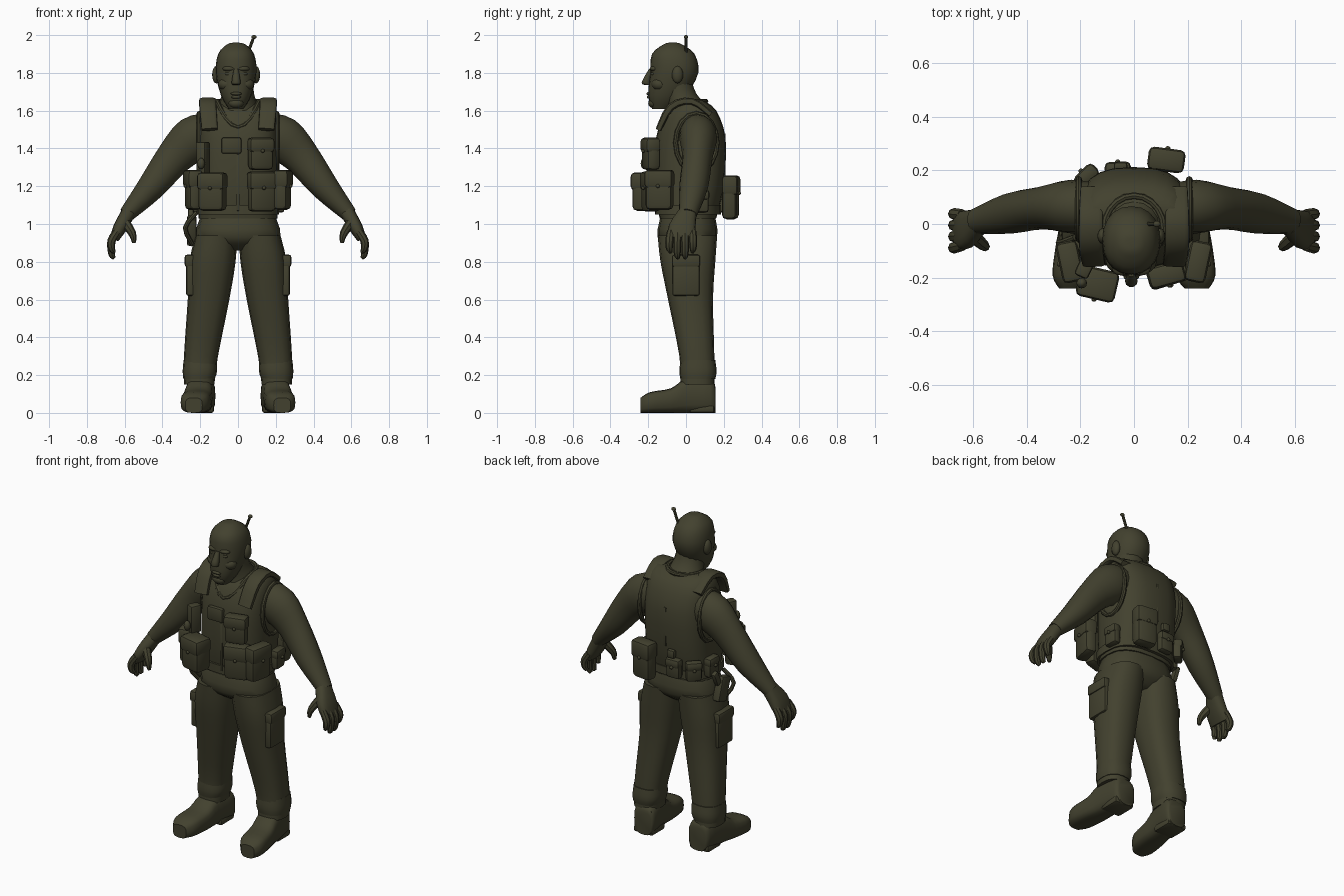
import bpy
import bmesh
from math import atan2, copysign, cos, degrees, radians, sin, tau
from mathutils import Matrix, Vector

if "Cube" in bpy.data.objects:
    bpy.data.objects.remove(bpy.data.objects["Cube"], do_unlink=True)

olive = bpy.data.materials.new("dark olive")
olive.use_nodes = True
olive.diffuse_color = (.055, .053, .028, 1)
shader = olive.node_tree.nodes["Principled BSDF"]
shader.inputs["Base Color"].default_value = olive.diffuse_color

X, Y, Z = Matrix.Identity(3)
SIDES = {"left": 1, "right": -1}


def finish(name, bm, angle=40):
    """Turn the bmesh into a smooth shaded olive object."""
    bmesh.ops.recalc_face_normals(bm, faces=bm.faces[:])
    mesh = bpy.data.meshes.new(name)
    bm.to_mesh(mesh)
    bm.free()
    mesh.materials.append(olive)
    part = bpy.data.objects.new(name, mesh)
    bpy.context.collection.objects.link(part)
    bpy.ops.object.select_all(action='DESELECT')
    bpy.context.view_layer.objects.active = part
    part.select_set(True)
    bpy.ops.object.shade_smooth_by_angle(angle=radians(angle))


def spline(rows, steps=3):
    """Fill in rows along a smooth curve through the given ones."""
    rows = [Vector(row) for row in rows]
    result = []
    for i in range(len(rows) - 1):
        start, end = rows[i], rows[i + 1]
        leave = (end - rows[max(i - 1, 0)]) / 2
        arrive = (rows[min(i + 2, len(rows) - 1)] - start) / 2
        for step in range(steps):
            t = step / steps
            bend = leave * (1 - t) - arrive * t + (end - start) * (2 * t - 1)
            result.append(start.lerp(end, t) + bend * t * (1 - t))
    return result + [rows[-1]]


def loft(name, rings, ref=X, axis=None, sides=16, power=2, mirror=1, closed=False):
    """Skin over super-ellipses: x, y, z, radius along ref, optional other radius."""
    if not closed:
        rings = spline(rings)
    bm = bmesh.new()
    centres = [Vector(ring[:3]) for ring in rings]
    count = len(rings)
    loops = []
    for i, ring in enumerate(rings):
        ahead = centres[(i + 1) % count if closed else min(i + 1, count - 1)]
        behind = centres[i - 1 if closed else max(i - 1, 0)]
        along = (axis or ahead - behind).normalized()
        across = (ref - along * ref.dot(along)).normalized()
        up = along.cross(across)
        loop = []
        for k in range(sides):
            c, s = cos(tau * k / sides), sin(tau * k / sides)
            point = centres[i] + across * ring[3] * copysign(abs(c) ** (2 / power), c)
            point += up * ring[-1] * copysign(abs(s) ** (2 / power), s)
            loop.append(bm.verts.new((point.x * mirror, point.y, point.z)))
        loops.append(loop)
    pairs = list(zip(loops, loops[1:]))
    if closed:
        pairs.append((loops[-1], loops[0]))
    else:
        bm.faces.new(loops[0])
        bm.faces.new(loops[-1])
    for low, high in pairs:
        for k in range(sides):
            bm.faces.new((low[k - 1], low[k], high[k], high[k - 1]))
    finish(name, bm)


def column(name, rows, **options):
    """Upright loft: height, centre x, half width, front y, back y."""
    rings = [(x, (front + back) / 2, z, width, (back - front) / 2)
             for z, x, width, front, back in rows]
    loft(name, rings, axis=Z, **options)


def box(name, at, size, turn=0, tilt=0, bevel=.012):
    bm = bmesh.new()
    bmesh.ops.create_cube(bm, size=1)
    bmesh.ops.scale(bm, vec=size, verts=bm.verts[:])
    bmesh.ops.bevel(bm, geom=bm.edges[:], offset=min(bevel, min(size) / 3),
                    segments=2, affect='EDGES', profile=.5)
    place = (Matrix.Translation(at) @ Matrix.Rotation(radians(turn), 4, 'Z')
             @ Matrix.Rotation(radians(tilt), 4, 'X'))
    bmesh.ops.transform(bm, matrix=place, verts=bm.verts[:])
    finish(name, bm)


def ball(name, at, size):
    bm = bmesh.new()
    bmesh.ops.create_uvsphere(bm, u_segments=12, v_segments=8, radius=1)
    place = Matrix.Translation(at) @ Matrix.Diagonal((*size, 1))
    bmesh.ops.transform(bm, matrix=place, verts=bm.verts[:])
    finish(name, bm, angle=60)


def pouch(name, x, y, z, size):
    """Bag facing away from the body, with an overlapping flap and a snap."""
    width, depth, height = size
    turn = degrees(atan2(x ** 3, -y ** 3))
    outward = Matrix.Rotation(radians(turn), 3, 'Z') @ -Y
    at = Vector((x, y, z))
    box(name, at, size, turn, bevel=.025)
    box(name + "_flap", at + outward * .004 + Z * height * .28,
        (width + .008, depth + .006, height * .46), turn, bevel=.02)
    ball(name + "_snap", at + outward * (depth / 2 + .006) + Z * height * .1, [.01] * 3)


# Torso, vest and trouser seat
column("vest", [(1.03, 0, .208, -.14, .16), (1.2, 0, .208, -.165, .2),
                (1.45, 0, .21, -.16, .21), (1.6, 0, .2, -.1, .16),
                (1.655, 0, .16, -.02, .09)], sides=24, power=2.7)
column("belt", [(z, 0, .216, -.165, .185) for z in (1.05, 1.1)], sides=24, power=2.7)
column("trouser_seat", [(1.06, 0, .19, -.13, .15), (.93, 0, .225, -.15, .165),
                        (.86, 0, .12, -.07, .09)], power=2.5)
box("vest_front_seam", at=(0, -.165, 1.22), size=(.016, .01, .3))
box("vest_back_seam", at=(0, .204, 1.36), size=(.016, .012, .24))

# Neck and the collar that dips at the front
loft("neck", [(0, .03, 1.54, .14), (0, .005, 1.62, .108), (0, -.03, 1.69, .085),
              (0, -.05, 1.76, .08)], axis=Z)
collar = []
for k in range(20):
    c, s = cos(tau * k / 20), sin(tau * k / 20)
    collar.append((.11 * c, .12 * s - .015, 1.65 - .14 * max(0, -s) ** 2, .013))
loft("vest_collar", collar, ref=Z, closed=True, sides=8)

# Head and face, set slightly off centre
face = -.01
column("head", [(1.61, face, .04, -.18, -.08), (1.68, face, .08, -.2, 0),
                (1.8, face, .108, -.19, .065), (1.9, face, .095, -.18, .045),
                (1.95, face, .05, -.12, -.02), (1.96, face, .015, -.09, -.05)],
       sides=20, power=2.2)
loft("nose", [(face, -.185, 1.82, .012), (face, -.212, 1.75, .024), (face, -.2, 1.735, .015)],
     axis=Z, sides=10)
ball("chin", at=(face, -.175, 1.64), size=(.04, .025, .026))
ball("upper_lip", at=(face, -.197, 1.69), size=(.03, .013, .009))
ball("lower_lip", at=(face, -.195, 1.672), size=(.026, .013, .009))
for side, sign in SIDES.items():
    ball(side + "_ear", at=(face + sign * .105, -.045, 1.79), size=(.022, .03, .046))
    ball(side + "_eye", at=(face + sign * .042, -.172, 1.795), size=(.018, .013, .01))
    ball(side + "_brow", at=(face + sign * .036, -.168, 1.822), size=(.036, .024, .015))
    ball(side + "_cheek", at=(face + sign * .05, -.14, 1.74), size=(.045, .043, .035))
loft("antenna", [(.05, 0, 1.9, .008), (.08, 0, 1.98, .008)], sides=8)
ball("antenna_tip", at=(.085, 0, 1.99), size=(.014, .012, .01))

boot_rows = [(.155, .055, .14), (.13, .07, .18), (0, .072, .18),
             (-.08, .077, .13), (-.19, .076, .11), (-.24, .045, .08)]

for side, sign in SIDES.items():
    # Arm and hand
    loft(side + "_arm", [(.14, .06, 1.49, .09, .1), (.235, .065, 1.45, .1, .12),
                         (.34, .06, 1.35, .08, .096), (.46, .04, 1.195, .076, .074),
                         (.59, .01, 1.05, .048, .042)], ref=Y, mirror=sign)
    loft(side + "_palm", [(.58, .01, 1.06, .048, .038), (.625, -.02, .98, .072, .036),
                          (.655, -.025, .92, .07, .024)], ref=Y, mirror=sign, power=2.6)
    for finger in range(4):
        y = .034 - .038 * finger
        tip = .85 if finger in (0, 3) else .82
        loft(f"{side}_finger_{finger}", [(.64, y, .96, .021), (.67, y * 1.1, .91, .022),
             (.668, y * 1.1, tip + .02, .018), (.655, y, tip, .01)],
             ref=Y, sides=8, mirror=sign)
    loft(side + "_thumb", [(.605, -.04, 1.02, .027), (.56, -.08, .95, .021),
                           (.55, -.085, .9, .01)], ref=Y, sides=8, mirror=sign)

    # Vest edging around the arm, and the shoulder pad
    edge = []
    for k in range(16):
        c, s = cos(tau * k / 16), sin(tau * k / 16)
        edge.append((.206, .055 + .11 * c, 1.43 + .155 * s, .013))
    loft(side + "_armhole_edge", edge, closed=True, sides=8, mirror=sign)
    loft(side + "_shoulder_pad", [(.15, -.145, 1.5, .043, .016), (.16, -.08, 1.62, .045, .02),
                                  (.16, .03, 1.65, .045, .018), (.16, .13, 1.58, .04, .016)],
         power=4, mirror=sign)

    # Trouser leg with its pocket and cuff
    column(side + "_trouser_leg", [(.94, .115, .11, -.15, .165), (.8, .135, .122, -.135, .155),
                                   (.6, .156, .11, -.095, .143), (.3, .196, .09, -.035, .15),
                                   (.15, .205, .08, -.03, .15)], power=2.5, mirror=sign)
    column(side + "_trouser_cuff", [(.18, .206, .083, -.03, .155), (.22, .202, .091, -.035, .162),
                                    (.28, .2, .088, -.03, .155)], power=2.5, mirror=sign)
    box(side + "_thigh_pocket", at=(sign * .252, 0, .72), size=(.045, .145, .2))
    box(side + "_thigh_pocket_flap", at=(sign * .256, 0, .805), size=(.052, .15, .065))

    # Boot turned outward, standing on a flat heel
    boot = [(.205 - .12 * y, y, height / 2, width, height / 2) for y, width, height in boot_rows]
    loft(side + "_boot", boot, axis=Y, power=3.2, mirror=sign)
    box(side + "_heel", at=(sign * .193, .085, .02), size=(.13, .13, .04))

# Pouches around the vest
large, small = (.145, .075, .21), (.09, .05, .12)
pouch("right_front_pouch", -.135, -.22, 1.17, (.14, .11, .2))
pouch("left_front_pouch", .125, -.185, 1.17, large)
pouch("left_chest_pouch", .12, -.185, 1.37, (.13, .075, .17))
pouch("left_back_pouch", .12, .235, 1.14, (.13, .08, .23))
pouch("left_hip_pouch", .22, .075, 1.12, small)
pouch("right_hip_pouch", -.215, .06, 1.12, small)
pouch("right_rear_pouch", -.175, .175, 1.12, small)
pouch("right_back_pouch", -.06, .2, 1.12, small)
for side, sign in SIDES.items():
    pouch(side + "_side_pouch", sign * .235, -.14, 1.18, large)
box("back_clip", at=(-.05, .215, 1.21), size=(.05, .03, .05))
box("chest_patch", at=(-.035, -.165, 1.415), size=(.105, .03, .085))

# Radio and hip holster
box("radio", at=(-.185, -.165, 1.35), size=(.055, .07, .17), turn=-25)
ball("radio_knob", at=(-.195, -.22, 1.32), size=(.02, .02, .03))
box("holster", at=(-.245, 0, .965), size=(.05, .085, .15), tilt=18)
loft("holster_strap", [(-.22, -.05, 1.06, .012), (-.28, -.07, .98, .012),
                       (-.24, -.02, .89, .012)], ref=Y, sides=8)
box("pistol_grip", at=(-.25, .06, 1.05), size=(.03, .04, .09), tilt=-25)
